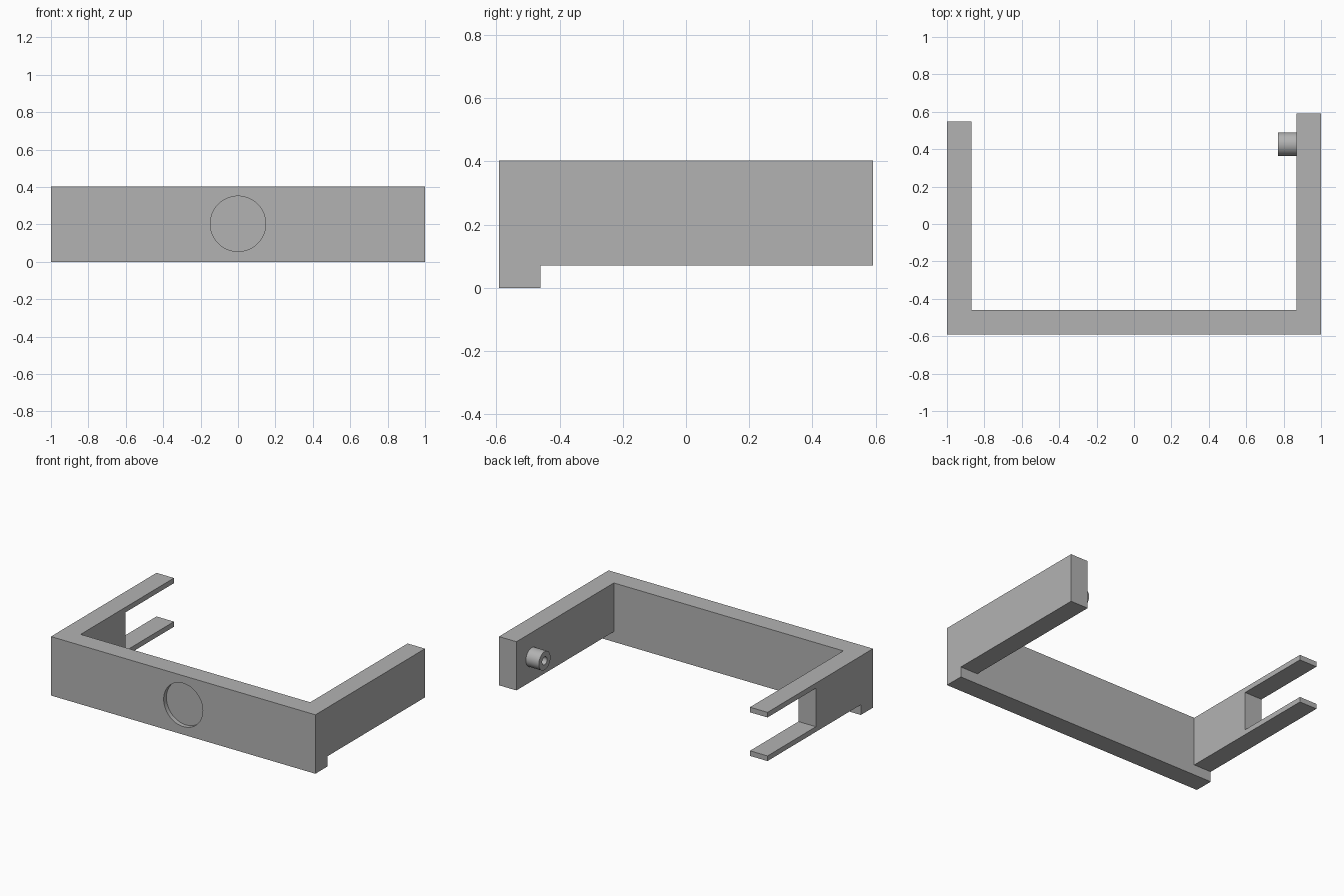
import bpy, bmesh, math
from mathutils import Vector, Matrix

if "Cube" in bpy.data.objects:
    bpy.data.objects.remove(bpy.data.objects["Cube"], do_unlink=True)

grey = bpy.data.materials.new("plain_grey")
grey.use_nodes = True
GREY = (0.45, 0.45, 0.45, 1)
grey.diffuse_color = GREY
grey.node_tree.nodes["Principled BSDF"].inputs["Base Color"].default_value = GREY

FRONT, BACK, TOP = -0.592, 0.592, 0.403
THICK = 0.132      # wall thickness of the bar and arms
ARM_BASE = 0.07    # underside of the arms
JOINT = FRONT + THICK


def add_object(name, bm):
    bmesh.ops.recalc_face_normals(bm, faces=bm.faces)
    mesh = bpy.data.meshes.new(name)
    bm.to_mesh(mesh)
    bm.free()
    obj = bpy.data.objects.new(name, mesh)
    bpy.context.collection.objects.link(obj)
    mesh.materials.append(grey)
    return obj


def side_extrusion(name, profile, x0, x1):
    """Extrude a (y, z) outline along x."""
    bm = bmesh.new()
    face = bm.faces.new([bm.verts.new((x0, y, z)) for y, z in profile])
    grown = bmesh.ops.extrude_face_region(bm, geom=[face])["geom"]
    verts = [g for g in grown if isinstance(g, bmesh.types.BMVert)]
    bmesh.ops.translate(bm, verts=verts, vec=(x1 - x0, 0, 0))
    return add_object(name, bm)


def rectangle(y0, y1, z0, z1):
    return [(y0, z0), (y1, z0), (y1, z1), (y0, z1)]


def rod(name, centre, radius, length, axis, segments=64):
    bm = bmesh.new()
    turn = Vector((0, 0, 1)).rotation_difference(Vector(axis)).to_matrix().to_4x4()
    bmesh.ops.create_cone(bm, cap_ends=True, segments=segments, radius1=radius,
                          radius2=radius, depth=length,
                          matrix=Matrix.Translation(centre) @ turn)
    return add_object(name, bm)


def cut(target, cutter):
    """Subtract the cutter, then smooth the round walls."""
    cutter.hide_render = True
    mod = target.modifiers.new("cut", 'BOOLEAN')
    mod.operation, mod.solver, mod.object = 'DIFFERENCE', 'EXACT', cutter
    bpy.ops.object.select_all(action='DESELECT')
    target.select_set(True)
    bpy.context.view_layer.objects.active = target
    bpy.ops.object.modifier_apply(modifier=mod.name)
    bpy.data.objects.remove(cutter, do_unlink=True)
    bpy.ops.object.shade_smooth_by_angle(angle=math.radians(30))


# Front bar with a shallow round recess
front_bar = side_extrusion("front_bar", rectangle(FRONT, JOINT, 0, TOP), -1, 1)
cut(front_bar, rod("recess_cutter", (0, FRONT, 0.203), 0.148, 0.06, (0, 1, 0)))

# Solid arm on the left
side_extrusion("left_arm", rectangle(JOINT, BACK, ARM_BASE, TOP), 1 - THICK, 1)

# Hollow peg on the inner face of the solid arm
PEG_TIP, PEG_Y, PEG_Z = 0.77, 0.427, 0.236
PEG_ROOT = 1 - THICK
peg = rod("peg", ((PEG_TIP + PEG_ROOT) / 2, PEG_Y, PEG_Z), 0.063,
          PEG_ROOT - PEG_TIP, (1, 0, 0), 48)
cut(peg, rod("peg_bore_cutter", (PEG_TIP, PEG_Y, PEG_Z), 0.027, 0.18, (1, 0, 0), 32))

# Forked arm on the right, with two thin prongs
FORK_END, SLOT, PRONG = 0.548, 0.025, 0.035
fork = [(JOINT, ARM_BASE), (FORK_END, ARM_BASE), (FORK_END, ARM_BASE + PRONG),
        (SLOT, ARM_BASE + PRONG), (SLOT, TOP - PRONG), (FORK_END, TOP - PRONG),
        (FORK_END, TOP), (JOINT, TOP)]
side_extrusion("right_forked_arm", fork, -1, THICK - 1)
